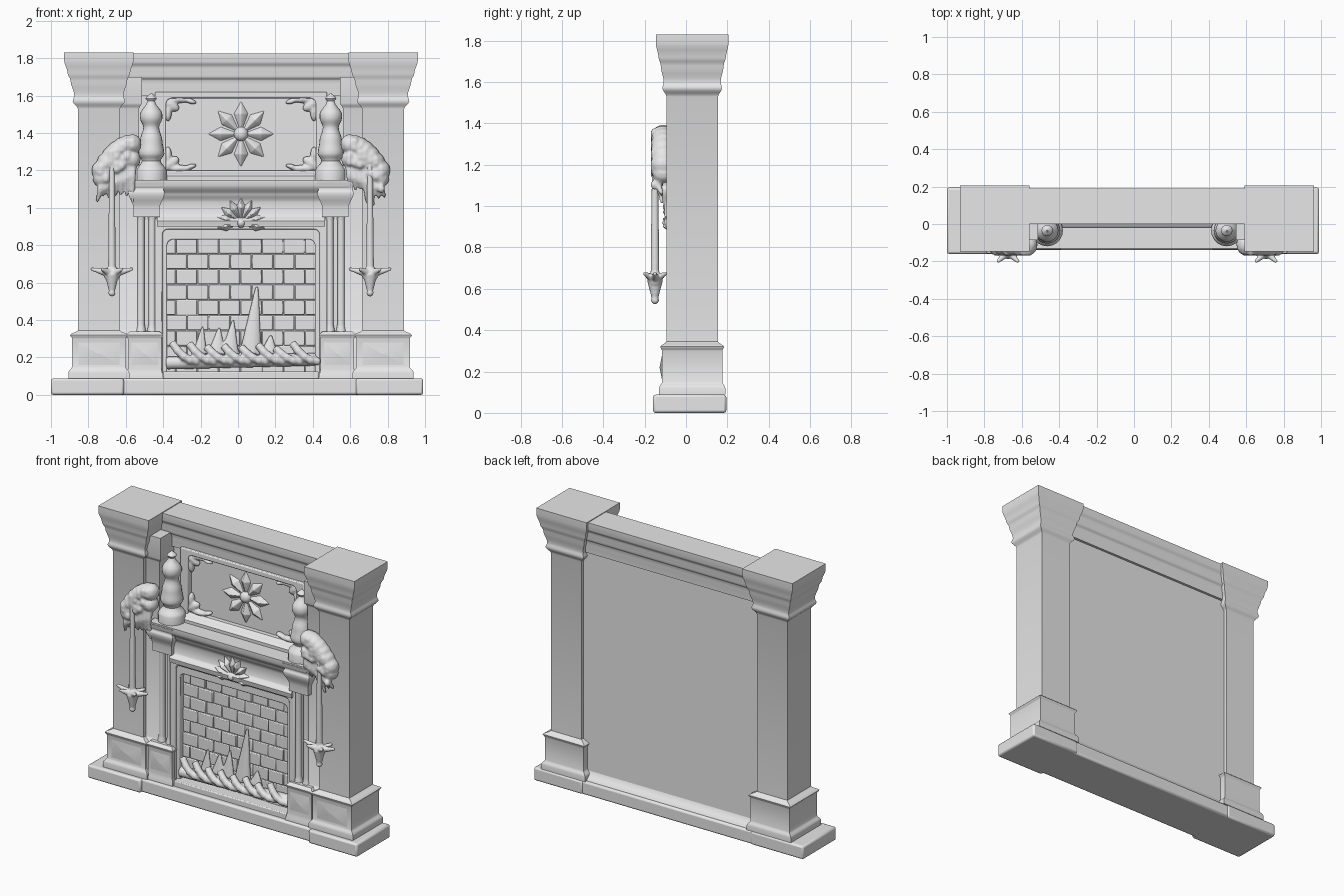
import bpy, bmesh, math, random
from mathutils import Vector, Matrix

random.seed(4)
old = bpy.data.objects.get("Cube")
if old:
    bpy.data.objects.remove(old)

stone = bpy.data.materials.new("pale grey stone")
stone.use_nodes = True
GREY = (0.8, 0.8, 0.8, 1)
stone.diffuse_color = GREY
stone.node_tree.nodes["Principled BSDF"].inputs["Base Color"].default_value = GREY

CENTRE = 0.016                  # centre line of the design
FLOOR = 0.088                   # top of the plinth
SHELF = 1.15                    # top of the mantel shelf
SIDES = (("left", 1), ("right", -1))
CORNERS = ((-1, -1), (1, -1), (1, 1), (-1, 1))


def finish(name, bm, bevel=0, remesh=0):
    """Turn a bmesh into a smooth stone object with crisp edges."""
    bmesh.ops.recalc_face_normals(bm, faces=bm.faces)
    mesh = bpy.data.meshes.new(name)
    bm.to_mesh(mesh)
    bm.free()
    mesh.materials.append(stone)
    mesh.shade_smooth()
    mesh.set_sharp_from_angle(angle=math.radians(35))
    part = bpy.data.objects.new(name, mesh)
    bpy.context.collection.objects.link(part)
    if bevel:
        mod = part.modifiers.new("soft edges", 'BEVEL')
        mod.width, mod.segments, mod.limit_method = bevel, 2, 'ANGLE'
    if remesh:
        mod = part.modifiers.new("fuse", 'REMESH')
        mod.mode, mod.voxel_size, mod.use_smooth_shade = 'VOXEL', remesh, True
        part.modifiers.new("soften", 'SMOOTH').iterations = 2


def add_box(bm, x, y, z):
    """Add a box from its (low, high) range on each axis."""
    low, high = (Vector(corner) for corner in zip(x, y, z))
    place = Matrix.Translation((low + high) / 2) @ Matrix.Diagonal((*(high - low), 1))
    bmesh.ops.create_cube(bm, size=1, matrix=place)


def box(name, x, y, z, bevel):
    bm = bmesh.new()
    add_box(bm, x, y, z)
    finish(name, bm, bevel)


def loft(name, rings, bevel=0):
    """Skin a list of closed point rings and cap both ends."""
    bm = bmesh.new()
    loops = [[bm.verts.new(point) for point in ring] for ring in rings]
    for a, b in zip(loops, loops[1:]):
        for i in range(len(a)):
            bm.faces.new((a[i - 1], a[i], b[i], b[i - 1]))
    bm.faces.new(loops[0][::-1])
    bm.faces.new(loops[-1])
    finish(name, bm, bevel)


def ogee(points, steps=4):
    """Join (width, height) points with S-shaped curves."""
    path = [points[0]]
    for (w, z), (w_next, z_next) in zip(points, points[1:]):
        count = 1 if w == w_next else steps
        for i in range(1, count + 1):
            t = i / count
            path.append((w + (w_next - w) * t * t * (3 - 2 * t), z + (z_next - z) * t))
    return path


def moulding(name, x, y, points, grow=1, extra=0):
    """Moulded block; half width in x is half depth * grow + extra."""
    loft(name, [[(x + a * (w * grow + extra), y + b * w, z) for a, b in CORNERS] for w, z in ogee(points)])


def lathe(name, x, y, points, sides):
    turns = [math.tau * i / sides for i in range(sides)]
    loft(name, [[(x + w * math.cos(t), y + w * math.sin(t), z) for t in turns] for w, z in ogee(points)])


def add_ball(bm, at, size, roll=0):
    place = Matrix.Translation(at) @ Matrix.Rotation(roll, 4, 'Y') @ Matrix.Diagonal((*size, 1))
    bmesh.ops.create_icosphere(bm, subdivisions=2, radius=1, matrix=place)


def add_limb(bm, start, end, thick, thin):
    start, end = Vector(start), Vector(end)
    axis = end - start
    place = Matrix.Translation((start + end) / 2) @ axis.to_track_quat('Z', 'Y').to_matrix().to_4x4()
    bmesh.ops.create_cone(bm, cap_ends=True, segments=10, radius1=thick, radius2=thin, depth=axis.length, matrix=place)


def surround(name, outer, inner, top, under, front, foot=FLOOR, arc=0.03):
    """Door-shaped frame with rounded inner corners."""
    bend = [(inner - arc + arc * math.cos(t), under - arc + arc * math.sin(t))
            for t in (math.pi / 8 * i for i in range(5))]
    half = [(outer, top), (outer, foot), (inner, foot)] + bend
    outline = half + [(-x, z) for x, z in reversed(half)]
    loft(name, [[(CENTRE + x, y, z) for x, z in outline] for y in (front, 0.07)], 0.006)


def leaf_fan(name, y, z, angles, length, width, depth):
    """Ridged pointed leaves spreading from one point."""
    bm = bmesh.new()
    root = Vector((CENTRE, y, z))
    for angle in angles:
        along = Vector((math.sin(angle), 0, math.cos(angle))) * length
        across = Vector((math.cos(angle), 0, -math.sin(angle))) * width
        middle = root + along * 0.6
        base, left, tip, right, ridge = (bm.verts.new(p) for p in (
            root, middle + across, root + along, middle - across, middle - Vector((0, depth, 0))))
        for a, b in ((base, left), (left, tip), (tip, right), (right, base)):
            bm.faces.new((a, b, ridge))
        bm.faces.new((base, right, tip, left))
    add_ball(bm, root, (width, depth, width))
    finish(name, bm, 0.004)


# Plinth and hearth
ground = (0, FLOOR)
box("hearth_step", (-0.66, 0.68), (-0.14, 0.19), ground, 0.012)
box("left_plinth", (0.63, 0.99), (-0.16, 0.195), ground, 0.012)
box("right_plinth", (-1, -0.61), (-0.16, 0.195), ground, 0.012)
box("hearth_sill", (-0.4, 0.43), (-0.11, 0), (0.08, 0.125), 0.006)

# Back wall, skirting and top cornice
box("back_wall", (-0.64, 0.67), (0.06, 0.133), (0.05, 1.72), 0)
moulding("back_skirting", CENTRE, 0.1, [(0.075, 0.08), (0.033, 0.14)], 0, 0.65)
moulding("cornice", CENTRE, 0.095, [(0.055, 1.6), (0.06, 1.68), (0.075, 1.7), (0.08, 1.75), (0.095, 1.78), (0.095, 1.825)], 0, 0.62)

# Corner pillars, inner pilasters, columns, brackets and urns
pillar = [(0.16, FLOOR), (0.16, 0.12), (0.146, 0.15), (0.146, 0.3), (0.154, 0.32), (0.125, 0.345), (0.125, 1.53),
          (0.144, 1.57), (0.138, 1.6), (0.152, 1.68), (0.163, 1.72), (0.176, 1.79), (0.176, 1.83)]
pilaster = [(0.105, FLOOR), (0.105, 0.31), (0.075, 0.35), (0.075, 1.53), (0.09, 1.56), (0.09, 1.7)]
column_base = [(0.1, FLOOR), (0.09, 0.14), (0.09, 0.3), (0.098, 0.32), (0.08, 0.34)]
column = [(0.028, 0.33), (0.02, 0.38), (0.02, 0.93), (0.028, 0.98)]
bracket = [(0.07, 0.95), (0.07, 1), (0.098, 1.08), (0.09, 1.1), (0.1, 1.14)]
urn = [(0.084, 1.14), (0.084, 1.2), (0.05, 1.25), (0.07, 1.29), (0.06, 1.36), (0.042, 1.43), (0.06, 1.48), (0.06, 1.5),
       (0.02, 1.57), (0.03, 1.585), (0.003, 1.615)]
for side, s in SIDES:
    moulding(side + "_pillar", CENTRE + s * 0.76, 0.03, pillar, 1.43, -0.066)
    moulding(side + "_pilaster", CENTRE + s * 0.61, 0.005, pilaster, 1, -0.01)
    moulding(side + "_column_base", CENTRE + s * 0.515, -0.02, column_base)
    moulding(side + "_bracket", CENTRE + s * 0.505, -0.035, bracket)
    lathe(side + "_urn", CENTRE + s * 0.48, -0.035, urn, 20)
    for place, x in (("inner", 0.475), ("outer", 0.535)):
        lathe(f"{side}_{place}_column", CENTRE + s * x, -0.06, column, 12)
    # raised diamond-point blocks on the bases
    for place, x, width, y in (("inner", 0.515, 0.07, -0.11), ("outer", 0.76, 0.11, -0.116)):
        loft(f"{side}_{place}_diamond", [[(CENTRE + s * x + a * width * k, y - 0.012 * (1 - k), 0.22 + b * 0.06 * k)
                                          for a, b in CORNERS] for k in (1, 0.05)])

# Chimney breast: nested surrounds, lintel, shelf and the ledge above it
surround("outer_surround", 0.58, 0.45, 1.08, 0.95, -0.05)
surround("middle_surround", 0.46, 0.42, 0.94, 0.885, -0.085)
surround("inner_surround", 0.435, 0.395, 0.895, 0.83, -0.07)
surround("panel_frame", 0.46, 0.4, 1.62, 1.585, 0.02, SHELF)
moulding("lintel", CENTRE, -0.04, [(0.06, 0.9), (0.065, 0.93), (0.035, 0.96), (0.035, 1.03), (0.06, 1.08)], 0, 0.45)
moulding("mantel_shelf", CENTRE, -0.03, [(0.06, 1.06), (0.102, 1.12), (0.102, SHELF)], 0, 0.58)
moulding("upper_ledge", CENTRE, 0.05, [(0.07, SHELF), (0.07, 1.17), (0.02, 1.2)], 0, 0.42)

# Firebox bricks with shallow joints
bm = bmesh.new()
left, right = CENTRE - 0.4, CENTRE + 0.4
add_box(bm, (left, right), (-0.025, 0.07), (FLOOR, 0.88))
LONG, TALL, JOINT = 0.115, 0.082, 0.004
for row in range(9):
    z = 0.1 + row * TALL
    for column_number in range(-4, 5):
        x = CENTRE + (column_number - row % 2 / 2) * LONG
        start, end = max(x, left), min(x + LONG - JOINT, right)
        if end - start > JOINT:
            add_box(bm, (start, end), (-random.uniform(0.028, 0.04), 0), (z, z + TALL - JOINT))
finish("firebox_bricks", bm, 0.005)

# Curled logs over a long back log
bm = bmesh.new()
add_limb(bm, (left, -0.055, 0.17), (right, -0.055, 0.19), 0.035, 0.035)
for i in range(8):
    x, top = left + 0.03 + i * 0.092, random.uniform(0.25, 0.29)
    knots = [(x + 0.13 * t, -0.08 - 0.06 * t * (1 - t), 0.18 + (top - 0.18) * (1 - t) ** 2)
             for t in (k / 4 for k in range(5))]
    for a, b in zip(knots, knots[1:]):
        add_limb(bm, a, b, 0.022, 0.022)
        add_ball(bm, b, (0.024, 0.024, 0.024))
finish("logs", bm, remesh=0.007)

# One tall curved flame among small ones
bm = bmesh.new()
for x, height, thick in ((-0.22, 0.15, 0.04), (-0.13, 0.14, 0.05), (-0.06, 0.18, 0.05), (0.05, 0.36, 0.06), (0.15, 0.1, 0.05)):
    for k in range(5):
        here, there = ((CENTRE + x + 0.1 * height * t, -0.045, 0.22 + height * t) for t in (k / 5, (k + 1) / 5))
        add_limb(bm, here, there, thick * (1 - k / 6), thick * (1 - (k + 1) / 6))
for vert in bm.verts:
    vert.co.y = -0.045 + (vert.co.y + 0.045) * 0.5
finish("flames", bm, remesh=0.007)

# Overmantel rosette, lintel palmette and scrolled panel corners
leaf_fan("panel_rosette", 0.062, 1.395, [math.pi / 4 * i for i in range(8)], 0.18, 0.04, 0.035)
leaf_fan("lintel_palmette", -0.08, 0.92, [math.pi / 7 * i for i in range(-4, 5)], 0.14, 0.028, 0.035)
for side, s in SIDES:
    for level, z, up in (("top", 1.58, -1), ("bottom", 1.21, 1)):
        bm = bmesh.new()
        for inward, shift, wide, tall, roll in ((0.02, 0.025, 0.06, 0.03, 0.6), (0.07, 0, 0.07, 0.02, 0),
                                                (0.01, 0.07, 0.02, 0.05, 0), (0.13, 0.01, 0.035, 0.014, 0.3)):
            add_ball(bm, (CENTRE + s * (0.4 - inward), 0.045, z + up * shift), (wide, 0.025, tall), s * up * roll)
        finish(f"{side}_{level}_scroll", bm, remesh=0.007)

# Draped clusters and hanging spiked pendants on the pillars
for side, s in SIDES:
    bm = bmesh.new()
    for i in range(7):
        t = i / 6
        x, z = CENTRE + s * (0.58 + 0.17 * t), 1.34 - 0.14 * t * t
        add_ball(bm, (x, -0.11, z), (0.05, 0.06, 0.055))
        add_ball(bm, (x, -0.11, z - 0.08 + 0.04 * t), (0.045, 0.055, 0.05))
        for bump in range(3):
            add_ball(bm, (x, -0.155, z - random.uniform(-0.02, 0.1)), (0.02, 0.016, 0.024))
        # ragged hanging ends
        knee = (x, -0.135, 1.17 - 0.07 * t)
        add_limb(bm, (x, -0.12, 1.24), knee, 0.025, 0.018)
        add_limb(bm, knee, (x + s * 0.02 * t, -0.115, random.uniform(1.01, 1.12)), 0.018, 0.008)
    finish(side + "_drapery", bm, remesh=0.008)

    bm = bmesh.new()
    hub = Vector((CENTRE + s * 0.69, -0.15, 0.645))
    drop = hub - Vector((0, 0, 0.1))
    add_limb(bm, hub, hub + Vector((0, 0, 0.6)), 0.022, 0.015)
    add_ball(bm, hub, (0.045, 0.034, 0.045))
    add_limb(bm, hub, drop, 0.04, 0.014)
    add_ball(bm, drop, (0.02, 0.02, 0.02))
    for i in range(6):
        t = math.tau * i / 6
        add_limb(bm, hub, hub + Vector((0.115 * math.cos(t), 0.062 * math.sin(t), 0.03)), 0.026, 0.008)
    finish(side + "_pendant", bm, remesh=0.006)
